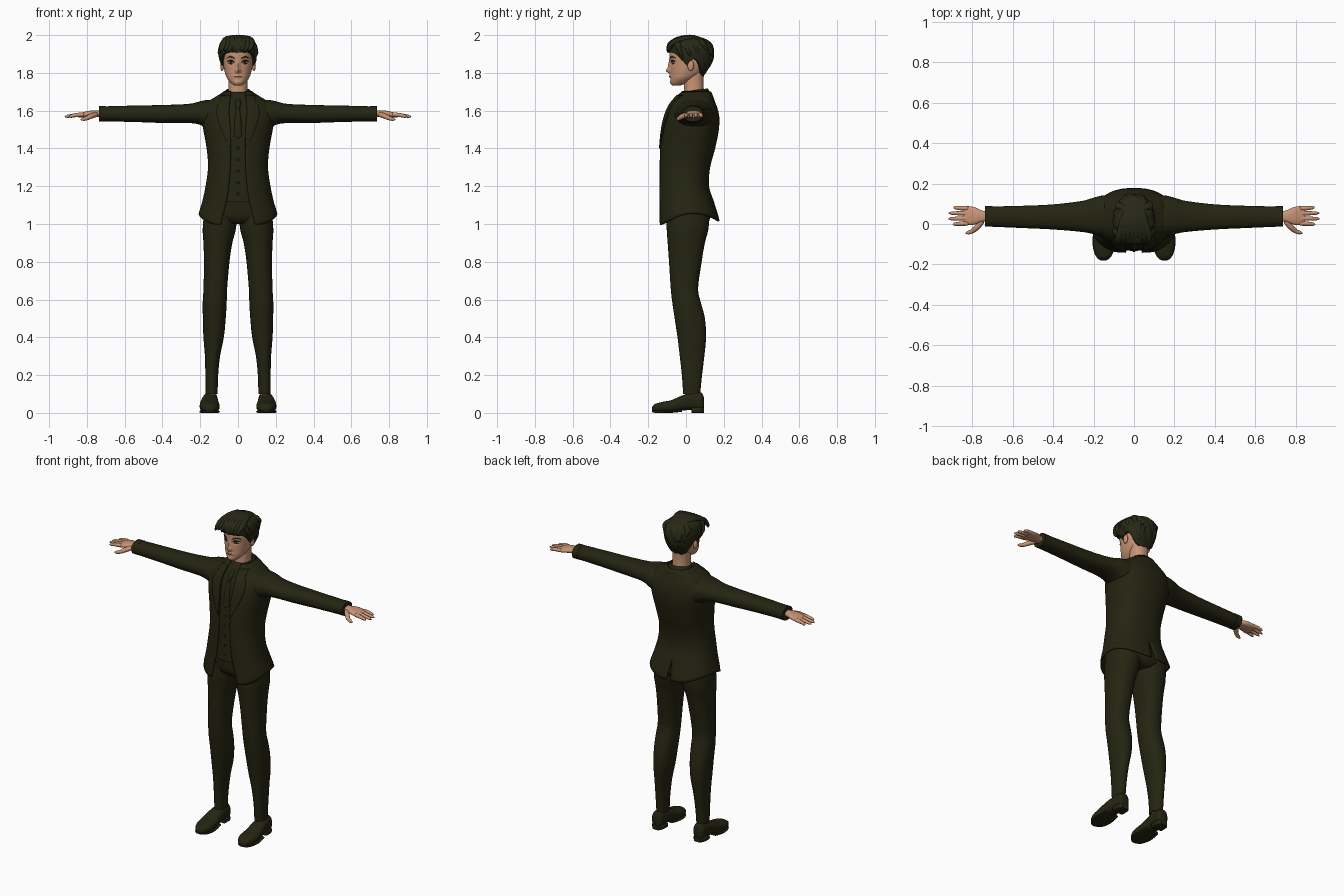
import bpy, bmesh, math
from mathutils import Vector

def material(name, rgb):
    m = bpy.data.materials.new(name)
    m.diffuse_color = (*rgb, 1)
    return m

SUIT = material("dark olive cloth", (0.018, 0.018, 0.006))
HAIR = material("dark hair", (0.020, 0.021, 0.008))
SKIN = material("skin", (0.58, 0.30, 0.18))
LIPS = material("lips", (0.42, 0.17, 0.11))
WHITE = material("eye white", (0.55, 0.5, 0.45))
INK = material("lashes and iris", (0.02, 0.013, 0.008))

def interp(rows, t):
    """Smooth curve through rows of (t, values...)."""
    t = min(max(t, rows[0][0]), rows[-1][0])
    i = 0
    while i < len(rows) - 2 and t > rows[i + 1][0]:
        i += 1
    a, b = rows[i], rows[i + 1]
    p, q = rows[max(i - 1, 0)], rows[min(i + 2, len(rows) - 1)]
    h = b[0] - a[0]
    s = (t - a[0]) / h
    out = []
    for k in range(1, len(a)):
        m0 = (b[k] - p[k]) / (b[0] - p[0]) * h
        m1 = (q[k] - a[k]) / (q[0] - a[0]) * h
        out.append((2*s**3 - 3*s*s + 1)*a[k] + (s**3 - 2*s*s + s)*m0
                   + (3*s*s - 2*s**3)*b[k] + (s**3 - s*s)*m1)
    return out

def finish(name, bm, mat, mirror=False, thick=0):
    bmesh.ops.recalc_face_normals(bm, faces=bm.faces)
    me = bpy.data.meshes.new(name)
    bm.to_mesh(me)
    bm.free()
    me.materials.append(mat)
    me.shade_smooth()
    me.set_sharp_from_angle(angle=math.radians(50))
    ob = bpy.data.objects.new(name, me)
    bpy.context.collection.objects.link(ob)
    if mirror:
        ob.modifiers.new("mirror", 'MIRROR').merge_threshold = 0.0005
    if thick:
        mod = ob.modifiers.new("thickness", 'SOLIDIFY')
        mod.thickness, mod.offset = thick, 0
    return ob

def grid(name, f, nu, nv, mat, wrap=True, cap=True, **kw):
    bm = bmesh.new()
    rings = [[bm.verts.new(f(i / nu, j / nv)) for j in range(nv if wrap else nv + 1)]
             for i in range(nu + 1)]
    for r, s in zip(rings, rings[1:]):
        for j in range(nv):
            k = (j + 1) % len(r)
            bm.faces.new((r[j], r[k], s[k], s[j]))
    if wrap and cap:
        bm.faces.new(rings[0])
        bm.faces.new(rings[-1])
    return finish(name, bm, mat, **kw)

def sp(x, e):
    return math.copysign(abs(x) ** e, x)

def section(rows, t, ang, n, grow=0):
    """Point on a superellipse; ang 0 = low side of the second direction."""
    a0, a1, b0, b1 = interp(rows, t)
    return ((a0 + a1)/2 + ((a1 - a0)/2 + grow) * sp(math.sin(ang), 2/n),
            (b0 + b1)/2 - ((b1 - b0)/2 + grow) * sp(math.cos(ang), 2/n))

def loft(name, rows, axis, mat, n=2.2, nu=32, nv=36, bump=None, grow=0, **kw):
    def f(u, v):
        t = rows[0][0] + u * (rows[-1][0] - rows[0][0])
        a, b = section(rows, t, v * math.tau, n, grow)
        p = {'x': (t, a, b), 'y': (a, t, b), 'z': (a, b, t)}[axis]
        return bump(*p) if bump else p
    return grid(name, f, nu, nv, mat, **kw)

def sym(rows):
    return [(z, -w, w, f, b) for z, w, f, b in rows]

def rope(name, pts, mat, flat=1.0, mirror=False):
    """Tapered round strand through points (x, y, z, radius)."""
    rows = [(i / (len(pts) - 1), *p) for i, p in enumerate(pts)]
    def f(u, v):
        x, y, z, r = interp(rows, u)
        d = Vector(interp(rows, u + .01)[:3]) - Vector(interp(rows, u - .01)[:3])
        r *= max(.15, min(1, (1 - u) / .12, u / .08)) ** .5
        a = v * math.tau
        off = Vector((r * math.cos(a), flat * r * math.sin(a), 0))
        return Vector((x, y, z)) + d.to_track_quat('Z', 'Y') @ off
    return grid(name, f, 16, 12, mat, mirror=mirror)

def blob(name, c, r, mat, mirror=False):
    bm = bmesh.new()
    bmesh.ops.create_uvsphere(bm, u_segments=20, v_segments=12, radius=1)
    for v in bm.verts:
        v.co = Vector(c) + Vector([a * b for a, b in zip(v.co, r)])
    return finish(name, bm, mat, mirror)

def front_y(rows, x, z, n):
    a0, a1, b0, b1 = interp(rows, z)
    return (b0 + b1)/2 - (b1 - b0)/2 * max(0, 1 - min(1, abs(x)/a1) ** n) ** (1/n)

# Jacket: open front, curved hem, back vent
COAT = sym([(.99, .212, -.145, .18), (1.05, .205, -.143, .165), (1.12, .185, -.142, .143),
            (1.2, .168, -.14, .118), (1.3, .155, -.138, .124), (1.4, .162, -.135, .15),
            (1.5, .18, -.125, .17), (1.57, .19, -.11, .172), (1.62, .18, -.09, .16),
            (1.65, .15, -.07, .148), (1.68, .10, -.045, .138), (1.7, .072, -.025, .128)])
EDGE = [(.98, .095), (1.05, .078), (1.15, .055), (1.3, .04), (1.5, .04), (1.6, .047), (1.71, .035)]
N = 2.35
def jacket(u, v):
    hem = .995 + .05 * math.sin(v * math.pi) ** 2 + .02 * v
    z = hem + u * (1.7 - hem)
    w = interp(COAT, z)[1]
    a0 = math.asin(min(1, (interp(EDGE, z)[0] / w) ** (N/2)))
    end = math.pi - max(0, 1.14 - z) * .35
    x, y = section(COAT, z, a0 + v * (end - a0), N)
    return (x if v < 1 or z < 1.14 else 0, y, z)
grid("jacket", jacket, 44, 32, SUIT, wrap=False, mirror=True, thick=.008)

# Vest and shirt body under the jacket
VEST = [r for r in COAT if r[0] > 1.1]
loft("vest", VEST, 'z', SUIT, N, grow=-.009)
for i in range(6):
    z = 1.16 + i * .06
    blob("vest_button", (0, front_y(COAT, 0, z, N) + .007, z), (.007, .005, .007), SUIT)

# Lapels, collar, tie
def lapel(u, v):
    z = 1.40 + .28 * u
    x = interp(EDGE, z)[0] + v * .065 * math.sin(min(1, u * 1.25) * math.pi * .6) * (1 if u < .82 else .8)
    return (x, front_y(COAT, x, z, N) - .007, z)
grid("lapel", lapel, 22, 8, SUIT, wrap=False, mirror=True, thick=.006)
def collar(u, v):
    a = .55 + v * (math.pi - .55)
    x, y = section(sym([(0, .082, -.035, .135), (1, .06, -.012, .112)]), u, a, 2)
    return (x if v < 1 else 0, y, 1.672 + .043 * u - .022 * (1 - v) ** 2)
grid("jacket_collar", collar, 6, 24, SUIT, wrap=False, mirror=True, thick=.01)
loft("shirt_collar", sym([(1.64, .062, -.04, .10), (1.695, .054, -.016, .097)]), 'z', SUIT, nu=6)
loft("tie_knot", sym([(1.60, .008, -.1, -.06), (1.64, .016, -.086, -.04), (1.665, .012, -.055, -.02)]),
     'z', SUIT, nu=8, nv=16)
loft("tie", sym([(1.46, .022, -.13, -.10), (1.54, .018, -.121, -.09), (1.62, .01, -.088, -.06)]),
     'z', SUIT, nu=8, nv=16)

# Sleeves
loft("sleeve", [(.10, -.065, .145, 1.50, 1.655), (.16, -.06, .14, 1.505, 1.657),
                (.2, -.05, .13, 1.525, 1.65), (.25, -.04, .115, 1.534, 1.637),
                (.4, -.027, .097, 1.535, 1.63), (.55, -.02, .09, 1.54, 1.627),
                (.735, -.012, .086, 1.544, 1.622)], 'x', SUIT, mirror=True)
loft("sleeve_cuff", [(.70, -.013, .088, 1.542, 1.624), (.737, -.013, .088, 1.542, 1.624)],
     'x', SUIT, nu=2, mirror=True)

# Hands
loft("palm", [(.70, .012, .062, 1.563, 1.602), (.75, .01, .066, 1.567, 1.602),
              (.785, -.002, .082, 1.568, 1.6), (.82, -.006, .088, 1.564, 1.592),
              (.845, -.002, .084, 1.565, 1.585)], 'x', SKIN, 2.4, nu=14, nv=24, mirror=True)
for i, (y, tip) in enumerate([(.004, .895), (.028, .917), (.052, .915), (.076, .892)]):
    yt = y + (i - 1.5) * .004
    rope("finger", [(.815, y, 1.58, .012), (.86, (y + yt)/2, 1.576, .0105), (tip, yt, 1.568, .0075)],
         SKIN, mirror=True)
rope("thumb", [(.745, .02, 1.582, .014), (.775, -.015, 1.572, .014), (.80, -.036, 1.56, .011),
               (.832, -.046, 1.552, .008)], SKIN, mirror=True)

# Trousers
loft("pelvis", sym([(1.0, .10, -.07, .10), (1.03, .165, -.10, .128), (1.1, .175, -.112, .128),
                    (1.2, .152, -.12, .105)]), 'z', SUIT, nu=14)
loft("trouser_leg", [(.1, .108, .172, -.015, .075), (.2, .105, .173, -.022, .085),
                     (.3, .095, .175, -.033, .097), (.4, .075, .183, -.045, .106),
                     (.5, .065, .186, -.06, .10), (.58, .06, .187, -.072, .08),
                     (.65, .058, .183, -.08, .064), (.8, .045, .18, -.09, .083),
                     (.9, .03, .183, -.097, .10), (.97, .012, .187, -.102, .118),
                     (1.08, 0, .178, -.105, .128)], 'z', SUIT, nu=44, mirror=True)
loft("ankle", [(.06, .116, .166, -.005, .07), (.13, .116, .166, -.005, .07)], 'z', SKIN, nu=2, mirror=True)

# Shoes
loft("shoe", [(-.18, .137, .165, .014, .03), (-.168, .118, .182, .006, .045),
              (-.13, .10, .198, .004, .057), (-.08, .098, .203, .004, .067),
              (-.03, .103, .198, .01, .088), (.02, .107, .188, .016, .105),
              (.06, .108, .182, .014, .11), (.085, .112, .178, .012, .105),
              (.094, .125, .165, .02, .085)], 'y', SUIT, 2.6, mirror=True)
loft("sole", [(-.18, .137, .165, .004, .014), (-.165, .116, .184, 0, .012), (-.13, .099, .2, 0, .012),
              (-.08, .097, .205, 0, .012), (-.02, .104, .198, .006, .02)], 'y', SUIT, 4, nu=18, mirror=True)
loft("heel", [(.028, .107, .186, 0, .03), (.075, .108, .183, 0, .03), (.096, .122, .168, 0, .03)],
     'y', SUIT, 5, nu=10, mirror=True)

# Head with nose, eye sockets, lips and chin shaped in
HEAD = sym([(1.733, .02, -.072, -.03), (1.745, .036, -.08, .005), (1.77, .057, -.082, .05),
            (1.80, .069, -.082, .09), (1.84, .077, -.083, .115), (1.88, .08, -.088, .125),
            (1.92, .079, -.086, .125), (1.95, .07, -.07, .11), (1.975, .045, -.04, .08)])
def g(a, b=0):
    return math.exp(-a * a - b * b)
def face_bump(x, z):
    return (-.023 * g(x/.012, (z - 1.812)/.014) - .011 * g(x/.011, (z - 1.84)/.022)
            + .008 * g((abs(x) - .036)/.017, (z - 1.857)/.012)
            - .006 * g(x/.022, (z - 1.782)/.008) - .004 * g(x/.02, (z - 1.75)/.01))
loft("head", HEAD, 'z', SKIN, 2.15, 64, 72,
     bump=lambda x, y, z: (x, y + (face_bump(x, z) if y < 0 else 0), z))
loft("neck", sym([(1.64, .056, -.02, .10), (1.70, .051, -.012, .095), (1.75, .051, -.01, .093),
                  (1.80, .054, 0, .095)]), 'z', SKIN, nu=12)
blob("ear", (.084, .025, 1.838), (.01, .017, .028), SKIN, True)

# Facial details
def on_face(x, z, d=0):
    return front_y(HEAD, x, z, 2.15) + face_bump(x, z) + d
def stroke(name, pts, mat, mirror=True):
    rope(name, [(x, on_face(x, z, .001), z, r) for x, z, r in pts], mat, mirror=mirror)
blob("eye_white", (.037, on_face(.037, 1.856, .001), 1.856), (.016, .004, .007), WHITE, True)
blob("iris", (.037, on_face(.037, 1.856, -.002), 1.856), (.007, .0025, .007), INK, True)
stroke("upper_lash", [(.019, 1.855, .003), (.036, 1.866, .004), (.057, 1.859, .003)], INK)
stroke("lower_lash", [(.024, 1.85, .0015), (.037, 1.847, .002), (.053, 1.852, .0015)], INK)
stroke("eyebrow", [(.016, 1.876, .003), (.04, 1.885, .004), (.062, 1.877, .002)], HAIR)
stroke("mouth", [(-.024, 1.782, .002), (0, 1.781, .0035), (.024, 1.782, .002)], LIPS, False)

# Hair cap with a shaped hairline, then swept locks
CAP = sym([(1.775, .06, 0, .085), (1.80, .076, -.03, .105), (1.84, .089, -.06, .13),
           (1.88, .099, -.09, .145), (1.92, .102, -.1, .147), (1.955, .095, -.098, .135),
           (1.975, .076, -.075, .112), (1.988, .045, -.038, .078), (1.993, .006, .012, .03)])
LINE = [(0, 1.908), (45, 1.903), (62, 1.872), (72, 1.838), (81, 1.855), (100, 1.872),
        (120, 1.82), (145, 1.787), (180, 1.777)]
def hair(u, v):
    a = v * math.tau
    d = math.degrees(min(a, math.tau - a))
    low = interp(LINE, d)[0]
    z = low + (1.993 - low) * math.sin(max(0, u - .04) / .96 * math.pi / 2)
    x, y = section(CAP, z, a, 2.1)
    k = .80 if u < .02 else 1 + .022 * math.sin(11 * a + z * 70)
    return (x * k, .022 + (y - .022) * k, z)
grid("hair_cap", hair, 36, 96, HAIR)
for i in range(8):
    x = -.07 + .02 * i
    lift = .012 * math.cos(x * 14)
    rope("top_lock", [(x * .35 + .01, .10, 1.962 + lift, .012), (x * .7, .02, 1.977 + lift, .019),
                      (x, -.06, 1.958 + lift, .02), (x * 1.05 - .012, -.088, 1.93, .016),
                      (x * 1.05 - .02, -.09, 1.905 + .008 * (i % 2), .006)], HAIR, .7)
for y in (-.045, .0, .045, .09):
    w = .094 - max(0, y - .03) * .45
    rope("side_lock", [(.03, y - .02, 1.975, .012), (.075, y, 1.957, .019), (w, y + .015, 1.91, .014),
                       (w - .008, y + .025, 1.865, .005)], HAIR, .7, True)
for x in (.012, .04):
    rope("back_lock", [(x, .07, 1.97, .012), (x, .122, 1.93, .018), (x, .126, 1.87, .017),
                       (x * .9, .085, 1.79, .006)], HAIR, .7, True)
